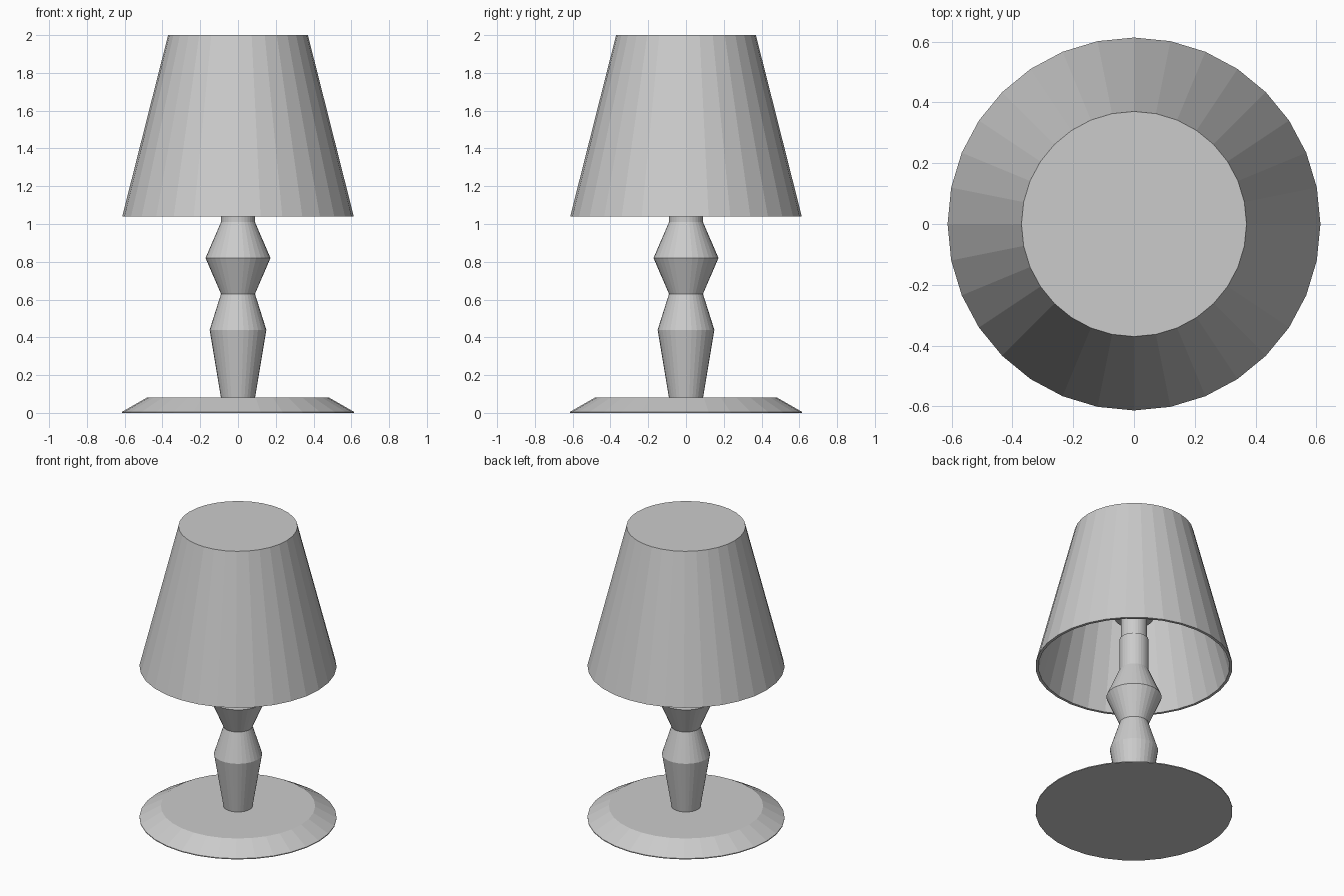
import bpy, bmesh
from math import cos, sin, tau

if "Cube" in bpy.data.objects:
    bpy.data.objects.remove(bpy.data.objects["Cube"])

SIDES = 32


def lathe(name, profile):
    """Spin (radius, z) points about z; radius-ends are capped, a repeated point closes the loop."""
    closed = profile[0] == profile[-1]
    points = profile[:-1] if closed else profile
    bm = bmesh.new()
    rings = [[bm.verts.new((r * cos(tau * i / SIDES), r * sin(tau * i / SIDES), z))
              for i in range(SIDES)] for r, z in points]
    pairs = list(zip(rings, rings[1:]))
    if closed:
        pairs.append((rings[-1], rings[0]))
    for a, b in pairs:
        for i in range(SIDES):
            j = (i + 1) % SIDES
            bm.faces.new((a[i], a[j], b[j], b[i]))
    if not closed:
        bm.faces.new(rings[0])
        bm.faces.new(rings[-1])
    bmesh.ops.recalc_face_normals(bm, faces=bm.faces)
    mesh = bpy.data.meshes.new(name)
    bm.to_mesh(mesh)
    bm.free()
    obj = bpy.data.objects.new(name, mesh)
    bpy.context.collection.objects.link(obj)
    return obj


# Bevelled round foot
lathe("base", [(0.613, 0), (0.613, 0.006), (0.48, 0.082)])

# Turned stem, running up inside the shade
lathe("stem", [(0.09, 0.08), (0.15, 0.44), (0.09, 0.63), (0.172, 0.82),
               (0.09, 1.01), (0.09, 1.23)])

# Bulb holder and bulb, hidden in the shade
lathe("bulb_socket", [(0.082, 1.22), (0.082, 1.39)])
lathe("bulb", [(0.12, 1.385), (0.14, 1.46), (0.12, 1.54), (0.06, 1.6)])

# Thin rod holding the shade
lathe("shade_rod", [(0.02, 1.59), (0.02, 1.985)])

# Hollow shade: closed on top, open below, with a thin wall
lathe("lampshade", [(0.352, 1.98), (0.595, 1.04), (0.613, 1.04), (0.37, 2.0)])
